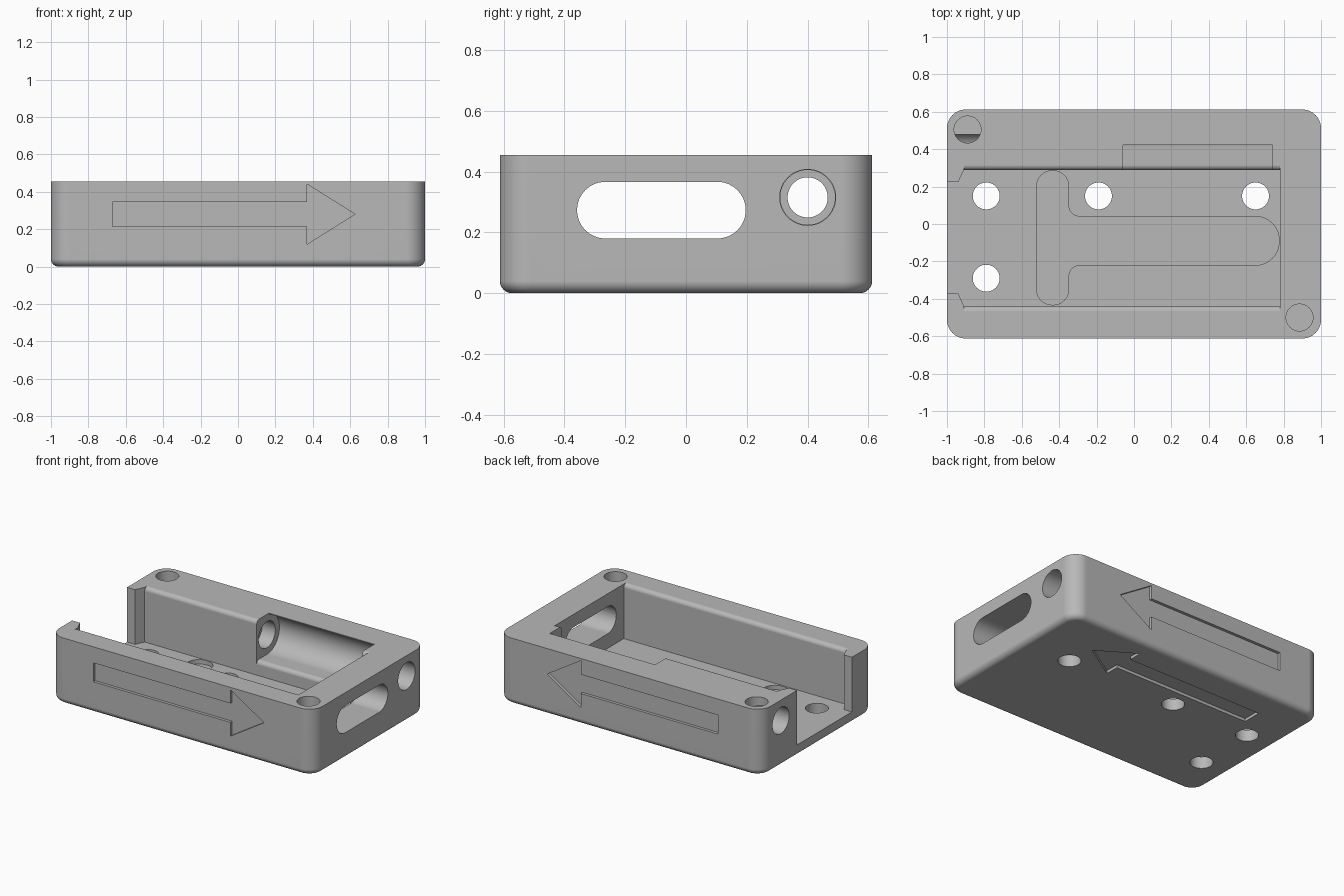
import bpy, bmesh, math
from mathutils import Vector

cube = bpy.data.objects.get("Cube")
if cube:
    bpy.data.objects.remove(cube, do_unlink=True)

grey = bpy.data.materials.new("plain_grey")
grey.use_nodes = True
COLOUR = (0.48, 0.48, 0.48, 1)
grey.diffuse_color = COLOUR
grey.node_tree.nodes["Principled BSDF"].inputs["Base Color"].default_value = COLOUR


def rounded(corners, steps=10):
    """Outline from (a, b, radius) corners."""
    out = []
    for i, (a, b, r) in enumerate(corners):
        p = Vector((a, b))
        if r == 0:
            out.append(p)
            continue
        u = (Vector(corners[i - 1][:2]) - p).normalized()
        v = (Vector(corners[(i + 1) % len(corners)][:2]) - p).normalized()
        half = u.angle(v) / 2
        centre = p + (u + v).normalized() * (r / math.sin(half))
        t = r / math.tan(half)
        s, e = p + u * t - centre, p + v * t - centre
        for k in range(steps + 1):
            out.append(centre + s.lerp(e, k / steps).normalized() * r)
    return out


def arc(a, b, r, start, end, steps):
    angles = [math.radians(start + (end - start) * k / steps) for k in range(steps + 1)]
    return [Vector((a + r * math.cos(t), b + r * math.sin(t))) for t in angles]


def circle(a, b, r):
    return arc(a, b, r, 0, 352.5, 47)


def box(a0, a1, b0, b1, r):
    return rounded([(a0, b0, r), (a1, b0, r), (a1, b1, r), (a0, b1, r)])


def prism(name, outline, axis, lo, hi, bottom_round=0):
    """Extrude an outline along an axis."""
    place = {"x": lambda p, h: (h, p[0], p[1]),
             "y": lambda p, h: (p[0], h, p[1]),
             "z": lambda p, h: (p[0], p[1], h)}[axis]
    bm = bmesh.new()
    low = [bm.verts.new(place(p, lo)) for p in outline]
    high = [bm.verts.new(place(p, hi)) for p in outline]
    base = bm.faces.new(low)
    bm.faces.new(high)
    for i in range(len(low)):
        bm.faces.new((low[i - 1], low[i], high[i], high[i - 1]))
    bmesh.ops.recalc_face_normals(bm, faces=bm.faces)
    if bottom_round:
        bmesh.ops.bevel(bm, geom=list(base.edges), offset=bottom_round,
                        segments=6, profile=0.5, affect='EDGES')
    mesh = bpy.data.meshes.new(name)
    bm.to_mesh(mesh)
    bm.free()
    mesh.materials.append(grey)
    obj = bpy.data.objects.new(name, mesh)
    bpy.context.collection.objects.link(obj)
    return obj


# Rounded housing block
housing = prism("housing", box(-1, 1, -0.612, 0.612, 0.1), "z", 0, 0.455, 0.04)
bpy.context.view_layer.objects.active = housing
housing.select_set(True)


def cut(*args):
    cutter = prism(*args)
    cutter.hide_render = True
    mod = housing.modifiers.new("cut", 'BOOLEAN')
    mod.operation, mod.solver, mod.object = 'DIFFERENCE', 'EXACT', cutter
    bpy.ops.object.modifier_apply(modifier=mod.name)
    bpy.data.objects.remove(cutter, do_unlink=True)


# Main cavity, with side walls rounded over at the top
FLOOR, TOP, OVER = 0.08, 0.455, 0.028
cavity = [Vector((-0.44, FLOOR)), Vector((0.288, FLOOR))]
cavity += arc(0.288 + OVER, TOP - OVER, OVER, 180, 90, 6)
cavity += [Vector((0.288 + OVER, 0.6)), Vector((-0.44 - OVER, 0.6))]
cavity += arc(-0.44 - OVER, TOP - OVER, OVER, 90, 0, 6)
cut("cavity", cavity, "x", -0.91, 0.78)

# Open end with chamfered lips
mouth = [(-1.1, -0.37), (-0.94, -0.37), (-0.91, -0.438), (-0.8, -0.438),
         (-0.8, 0.286), (-0.91, 0.286), (-0.94, 0.225), (-1.1, 0.225)]
cut("mouth", mouth, "z", FLOOR, 0.7)

# Side pocket: open at the top, hollowed to a round back
pocket = [Vector((0.2, 0.7)), Vector((0.42, 0.7))]
pocket += arc(0.4, 0.315, 0.135, 81, -90, 24)
pocket += arc(0.288 + OVER, 0.18 - OVER, OVER, 90, 180, 6)
pocket += [Vector((0.2, 0.18 - OVER))]
cut("pocket", pocket, "x", -0.06, 0.74)

# Stepped bore running lengthwise through the thick wall
for lo, hi, r in ((0.7, 1.1, 0.092), (-0.16, -0.03, 0.09),
                  (-0.5, -0.1, 0.066), (-1.1, -0.4, 0.09)):
    cut("bore", circle(0.4, 0.315, r), "x", lo, hi)

# Long slot in the closed end wall
cut("end_slot", box(-0.358, 0.196, 0.18, 0.366, 0.092), "x", 0.7, 1.1)

# Shallow T-shaped channel in the floor
channel = rounded([(-0.52, -0.432, 0.08), (-0.35, -0.432, 0.08), (-0.35, -0.22, 0.06),
                   (0.776, -0.22, 0.125), (0.776, 0.04, 0.125), (-0.35, 0.04, 0.06),
                   (-0.35, 0.284, 0.08), (-0.52, 0.284, 0.08)])
cut("floor_channel", channel, "z", 0.05, 0.12)

# Screw holes through the floor
for x, y in ((-0.79, 0.15), (-0.19, 0.15), (0.65, 0.15), (-0.79, -0.29)):
    cut("screw_hole", circle(x, y, 0.072), "z", -0.1, 0.14)

# Blind holes in two top corners
for x, y in ((-0.89, 0.505), (0.885, -0.5)):
    cut("corner_hole", circle(x, y, 0.072), "z", 0.36, 0.6)


# Recessed arrows on front, back and underside
def arrow(mid):
    half = [(-0.67, 0.065), (0.37, 0.065), (0.37, 0.16), (0.625, 0)]
    return ([(x, mid + h) for x, h in half]
            + [(x, mid - h) for x, h in reversed(half[:-1])])


cut("front_arrow", arrow(0.28), "y", -0.7, -0.592)
cut("back_arrow", arrow(0.28), "y", 0.592, 0.7)
cut("bottom_arrow", arrow(0.34), "z", -0.1, 0.02)

# Smooth rounded surfaces, crisp edges
bpy.ops.object.shade_smooth_by_angle(angle=math.radians(30))
normals = housing.modifiers.new("weighted_normals", 'WEIGHTED_NORMAL')
normals.keep_sharp = True
